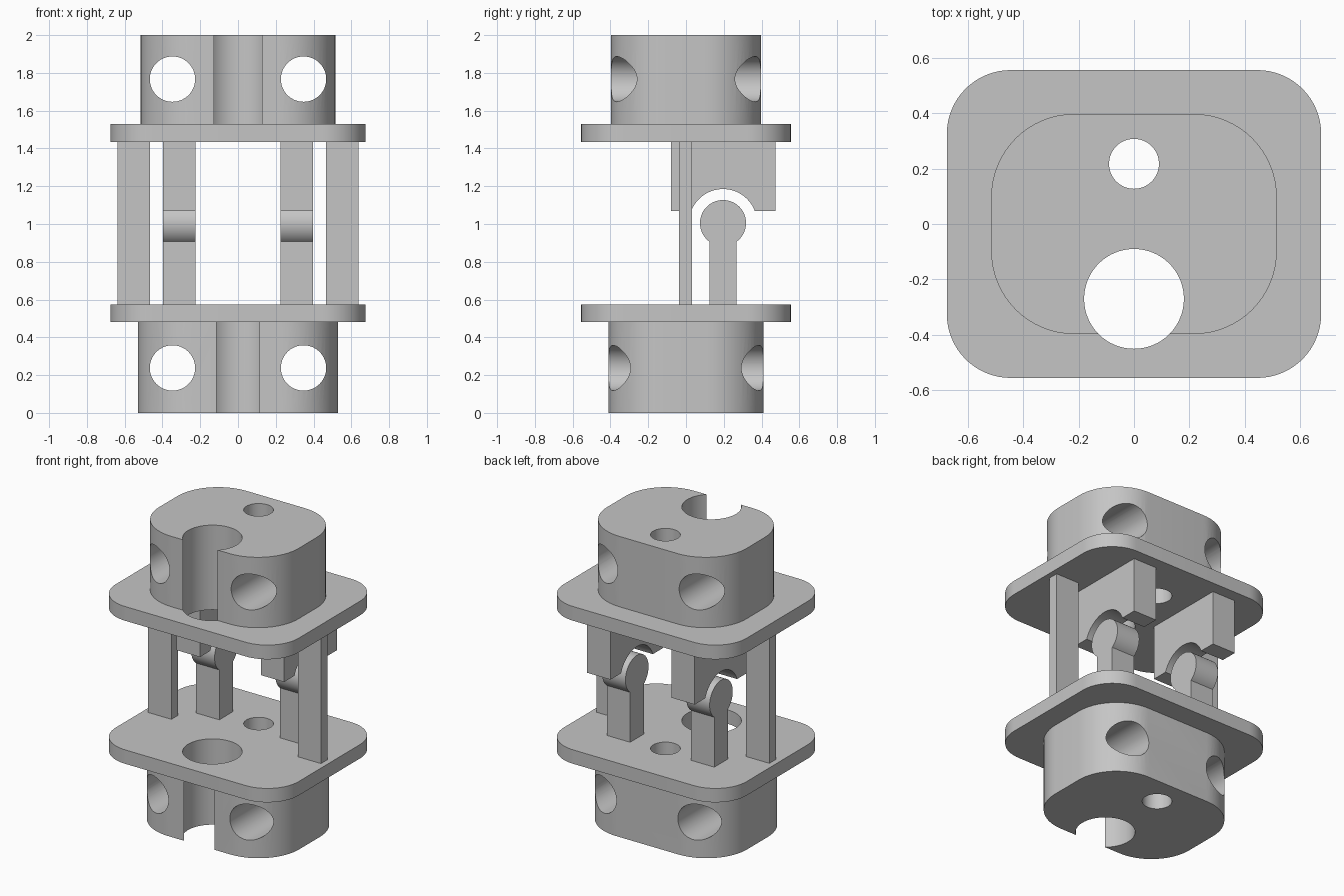
import bpy, bmesh
from math import sin, cos, pi, radians, asin, sqrt
from mathutils import Vector

cube = bpy.data.objects.get("Cube")
if cube:
    bpy.data.objects.remove(cube, do_unlink=True)

grey = bpy.data.materials.new("plain grey")
grey.use_nodes = True
grey.diffuse_color = (0.56, 0.56, 0.56, 1)
grey.node_tree.nodes["Principled BSDF"].inputs["Base Color"].default_value = grey.diffuse_color


def arc(cx, cy, r, start, end, n):
    """Points along a circular arc, ends included."""
    return [(cx + r * cos(start + (end - start) * i / n),
             cy + r * sin(start + (end - start) * i / n)) for i in range(n + 1)]


def rounded_rect(hx, hy, r):
    pts = []
    for i, (sx, sy) in enumerate(((1, 1), (-1, 1), (-1, -1), (1, -1))):
        pts += arc(sx * (hx - r), sy * (hy - r), r, i * pi / 2, (i + 1) * pi / 2, 16)
    return pts


def circle(cx, cy, r):
    return arc(cx, cy, r, 0, 2 * pi, 64)[:-1]


def extrude(name, profile, axis, lo, hi):
    """Solid made by sweeping a flat profile along x, y or z."""
    place = {"x": lambda a, b, t: (t, a, b),
             "y": lambda a, b, t: (a, t, b),
             "z": lambda a, b, t: (a, b, t)}[axis]
    bm = bmesh.new()
    face = bm.faces.new([bm.verts.new(place(a, b, lo)) for a, b in profile])
    geom = bmesh.ops.extrude_face_region(bm, geom=[face])["geom"]
    verts = [g for g in geom if isinstance(g, bmesh.types.BMVert)]
    bmesh.ops.translate(bm, verts=verts, vec=Vector(place(0, 0, hi - lo)))
    bmesh.ops.recalc_face_normals(bm, faces=bm.faces)
    mesh = bpy.data.meshes.new(name)
    bm.to_mesh(mesh)
    bm.free()
    mesh.materials.append(grey)
    obj = bpy.data.objects.new(name, mesh)
    bpy.context.collection.objects.link(obj)
    return obj


def cut(obj, cutters):
    """Subtract the cutters, then discard them."""
    for c in cutters:
        c.hide_render = True
        mod = obj.modifiers.new("cut", "BOOLEAN")
        mod.operation = "DIFFERENCE"
        mod.solver = "EXACT"
        mod.object = c
    bpy.context.view_layer.update()
    evaluated = obj.evaluated_get(bpy.context.evaluated_depsgraph_get())
    mesh = bpy.data.meshes.new_from_object(evaluated)
    obj.modifiers.clear()
    obj.data = mesh
    for c in cutters:
        bpy.data.objects.remove(c, do_unlink=True)


def vertical_holes():
    return [extrude("large_hole_cutter", circle(0, -0.27, 0.18), "z", -1, 3),
            extrude("small_hole_cutter", circle(0, 0.217, 0.09), "z", -1, 3)]


def cross_holes(z):
    return [extrude("cross_hole_cutter", circle(s * 0.347, z, 0.12), "y", -1, 1)
            for s in (-1, 1)]


parts = []

# End blocks and flange plates
for level, hx, hy, z0, z1, hole_z in (("lower", 0.53, 0.41, 0, 0.48, 0.238),
                                      ("upper", 0.515, 0.397, 1.53, 2, 1.767)):
    block = extrude(level + "_block", rounded_rect(hx, hy, 0.3), "z", z0, z1)
    cut(block, vertical_holes() + cross_holes(hole_z))
    parts.append(block)
for level, z0, z1 in (("lower", 0.48, 0.573), ("upper", 1.435, 1.53)):
    plate = extrude(level + "_plate", rounded_rect(0.675, 0.555, 0.23), "z", z0, z1)
    cut(plate, vertical_holes())
    parts.append(plate)

# Side pillars, round-headed posts and arched sockets
cy, cz = 0.196, 1.005
head_r, neck, arch_r, socket_z = 0.122, 0.072, 0.18, 1.07
a = asin(neck / head_r)
b = asin((socket_z - cz) / arch_r)
post = ([(cy - neck, 0.573), (cy + neck, 0.573)]
        + arc(cy, cz, head_r, -pi / 2 + a, 1.5 * pi - a, 48))
socket = ([(0.475, socket_z), (0.475, 1.435), (-0.08, 1.435), (-0.08, socket_z)]
          + arc(cy, cz, arch_r, pi - b, b, 40))
pillar = [(-0.036, 0.573), (0.032, 0.573), (0.032, 1.435), (-0.036, 1.435)]
for side, s in (("left", 1), ("right", -1)):
    for name, profile, x0, x1 in (("pillar", pillar, 0.467, 0.638),
                                  ("post", post, 0.225, 0.397),
                                  ("socket", socket, 0.225, 0.397)):
        lo, hi = sorted((s * x0, s * x1))
        parts.append(extrude(side + "_" + name, profile, "x", lo, hi))

# Smooth the curved walls, keep the edges crisp
bpy.ops.object.select_all(action="DESELECT")
for obj in parts:
    obj.select_set(True)
bpy.context.view_layer.objects.active = parts[0]
bpy.ops.object.shade_smooth_by_angle(angle=radians(30))
